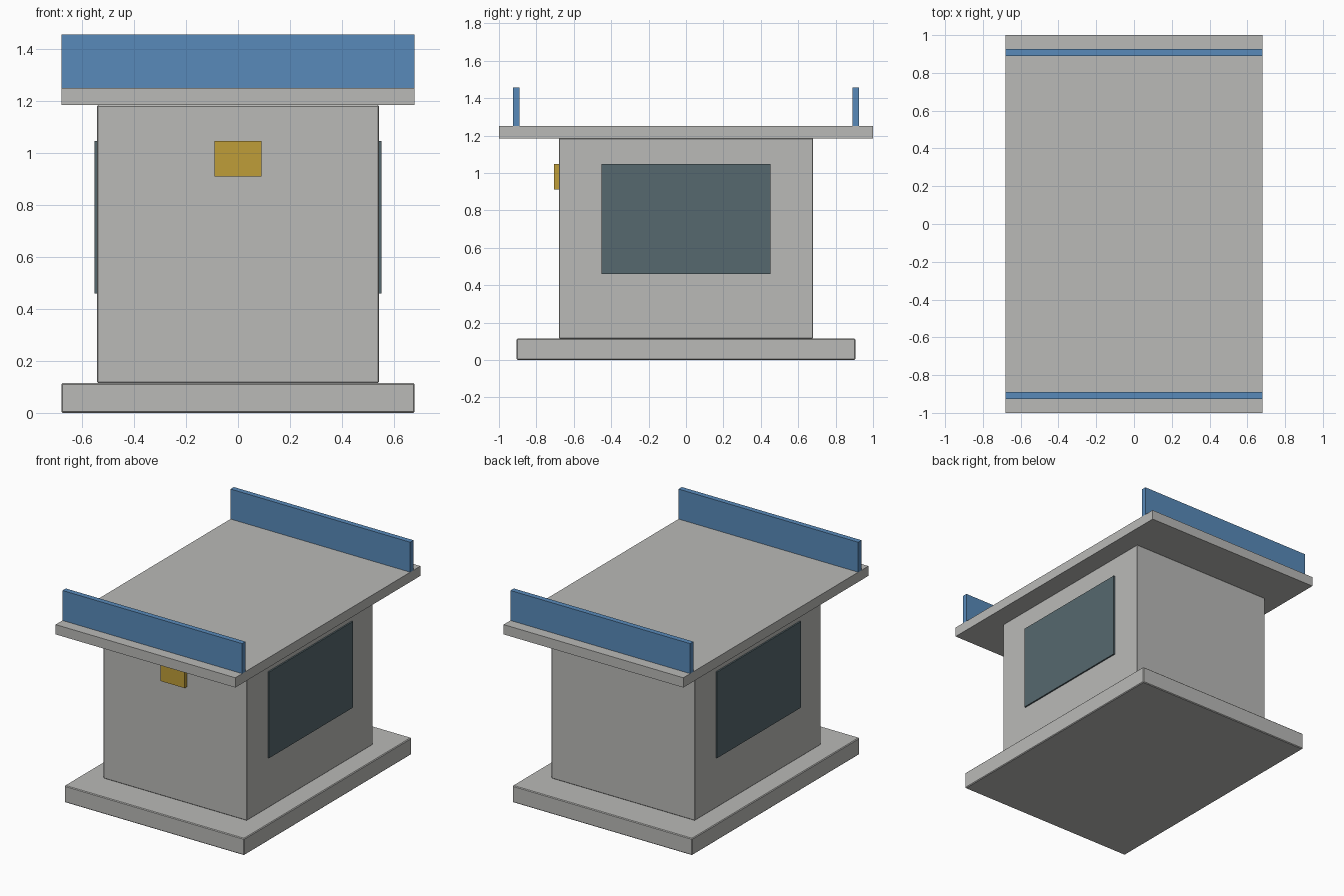
import bpy

cube = bpy.data.objects.get("Cube")
if cube:
    bpy.data.objects.remove(cube, do_unlink=True)


def material(name, rgb):
    mat = bpy.data.materials.new(name)
    mat.use_nodes = True
    color = (*rgb, 1.0)
    mat.diffuse_color = color
    mat.node_tree.nodes["Principled BSDF"].inputs["Base Color"].default_value = color
    return mat


concrete = material("concrete_grey", (0.49, 0.49, 0.475))
blue = material("sign_blue", (0.098, 0.254, 0.49))
yellow = material("lamp_yellow", (0.52, 0.34, 0.04))
glass = material("dark_glass", (0.093, 0.138, 0.156))


def box(name, low, high, mat, bevel=0):
    """Axis-aligned box between two corners, with an optional chamfer."""
    center = [(a + b) / 2 for a, b in zip(low, high)]
    bpy.ops.mesh.primitive_cube_add(size=1, location=center)
    obj = bpy.context.object
    obj.name = name
    obj.scale = [b - a for a, b in zip(low, high)]
    bpy.ops.object.transform_apply(location=False, rotation=False, scale=True)
    obj.data.materials.append(mat)
    if bevel:
        mod = obj.modifiers.new("chamfer", "BEVEL")
        mod.width = bevel
        mod.segments = 1
    return obj


# Plinth, booth walls and overhanging roof
box("plinth", (-0.68, -0.905, 0), (0.68, 0.905, 0.115), concrete, 0.005)
box("booth_walls", (-0.543, -0.68, 0.115), (0.543, 0.68, 1.185), concrete, 0.004)
box("roof_slab", (-0.68, -1, 1.185), (0.68, 1, 1.252), concrete)

# Sign boards along the front and back of the roof
for name, y in (("front_sign_board", -0.908), ("back_sign_board", 0.908)):
    box(name, (-0.68, y - 0.018, 1.252), (0.68, y + 0.018, 1.457), blue)

# Side windows
for name, x in (("right_window", -0.548), ("left_window", 0.548)):
    box(name, (x - 0.005, -0.453, 0.459), (x + 0.005, 0.453, 1.048), glass)

# Lamp box on the front wall
box("front_lamp", (-0.091, -0.706, 0.911), (0.091, -0.679, 1.048), yellow)
